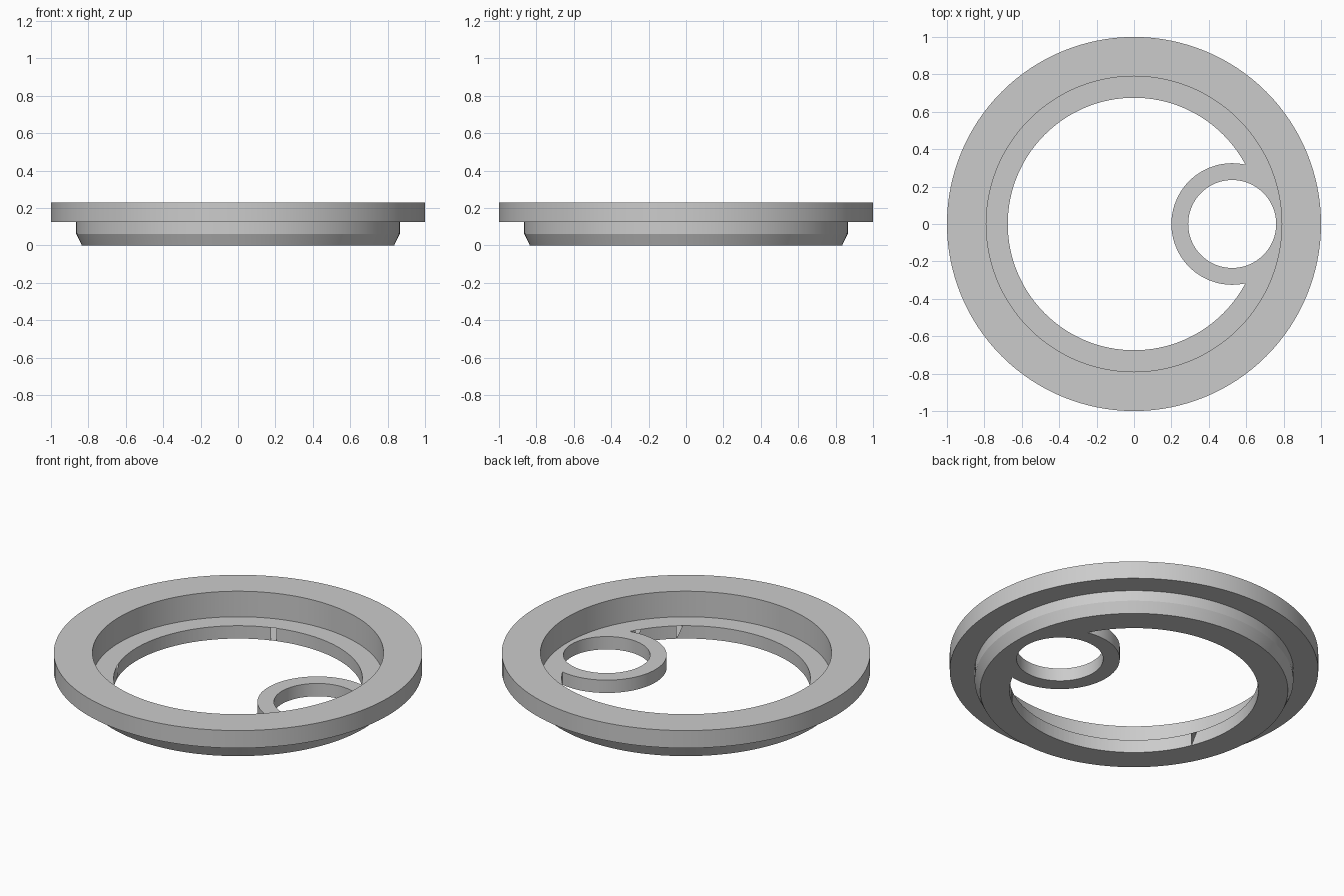
import bpy, bmesh, math
from mathutils import Matrix

SEGMENTS = 128

cube = bpy.data.objects.get("Cube")
if cube:
    bpy.data.objects.remove(cube, do_unlink=True)

grey = bpy.data.materials.new("plain grey")
grey.use_nodes = True
colour = (0.6, 0.6, 0.6, 1)
grey.diffuse_color = colour
grey.node_tree.nodes["Principled BSDF"].inputs["Base Color"].default_value = colour


def add_object(name, bm):
    bmesh.ops.recalc_face_normals(bm, faces=bm.faces[:])
    mesh = bpy.data.meshes.new(name)
    bm.to_mesh(mesh)
    bm.free()
    mesh.materials.append(grey)
    obj = bpy.data.objects.new(name, mesh)
    bpy.context.collection.objects.link(obj)
    return obj


def lathe(name, profile):
    """Solid of revolution whose profile starts and ends on the axis."""
    bm = bmesh.new()
    verts = [bm.verts.new((r, 0, z)) for r, z in profile]
    edges = [bm.edges.new(pair) for pair in zip(verts, verts[1:])]
    bmesh.ops.spin(bm, geom=verts + edges, cent=(0, 0, 0), axis=(0, 0, 1),
                   angle=math.tau, steps=SEGMENTS)
    bmesh.ops.remove_doubles(bm, verts=bm.verts[:], dist=1e-5)
    return add_object(name, bm)


def cylinder(name, radius, x, depth):
    bm = bmesh.new()
    bmesh.ops.create_cone(bm, cap_ends=True, segments=SEGMENTS, radius1=radius,
                          radius2=radius, depth=depth,
                          matrix=Matrix.Translation((x, 0, 0)))
    obj = add_object(name, bm)
    obj.hide_render = True
    return obj


def cut(target, cutter):
    mod = target.modifiers.new("cut", "BOOLEAN")
    mod.operation = "DIFFERENCE"
    mod.solver = "EXACT"
    mod.object = cutter
    bpy.context.view_layer.objects.active = target
    bpy.ops.object.modifier_apply(modifier=mod.name)
    bpy.data.objects.remove(cutter, do_unlink=True)


# Flanged ring with a chamfered foot and a solid floor
ring = lathe("flanged_ring", [
    (0, 0), (0.835, 0), (0.865, 0.062), (0.865, 0.125), (1, 0.125),
    (1, 0.23), (0.79, 0.23), (0.79, 0.077), (0, 0.077)])

# Main floor opening, leaving the small eyelet standing
opening = cylinder("opening_cutter", 0.675, 0, 0.4)
cut(opening, cylinder("eyelet_outline", 0.325, 0.525, 0.6))
cut(ring, opening)

# Hole through the eyelet
cut(ring, cylinder("eyelet_hole", 0.235, 0.525, 0.4))

bpy.ops.object.select_all(action="DESELECT")
ring.select_set(True)
bpy.context.view_layer.objects.active = ring
bpy.ops.object.shade_smooth_by_angle(angle=math.radians(20))
